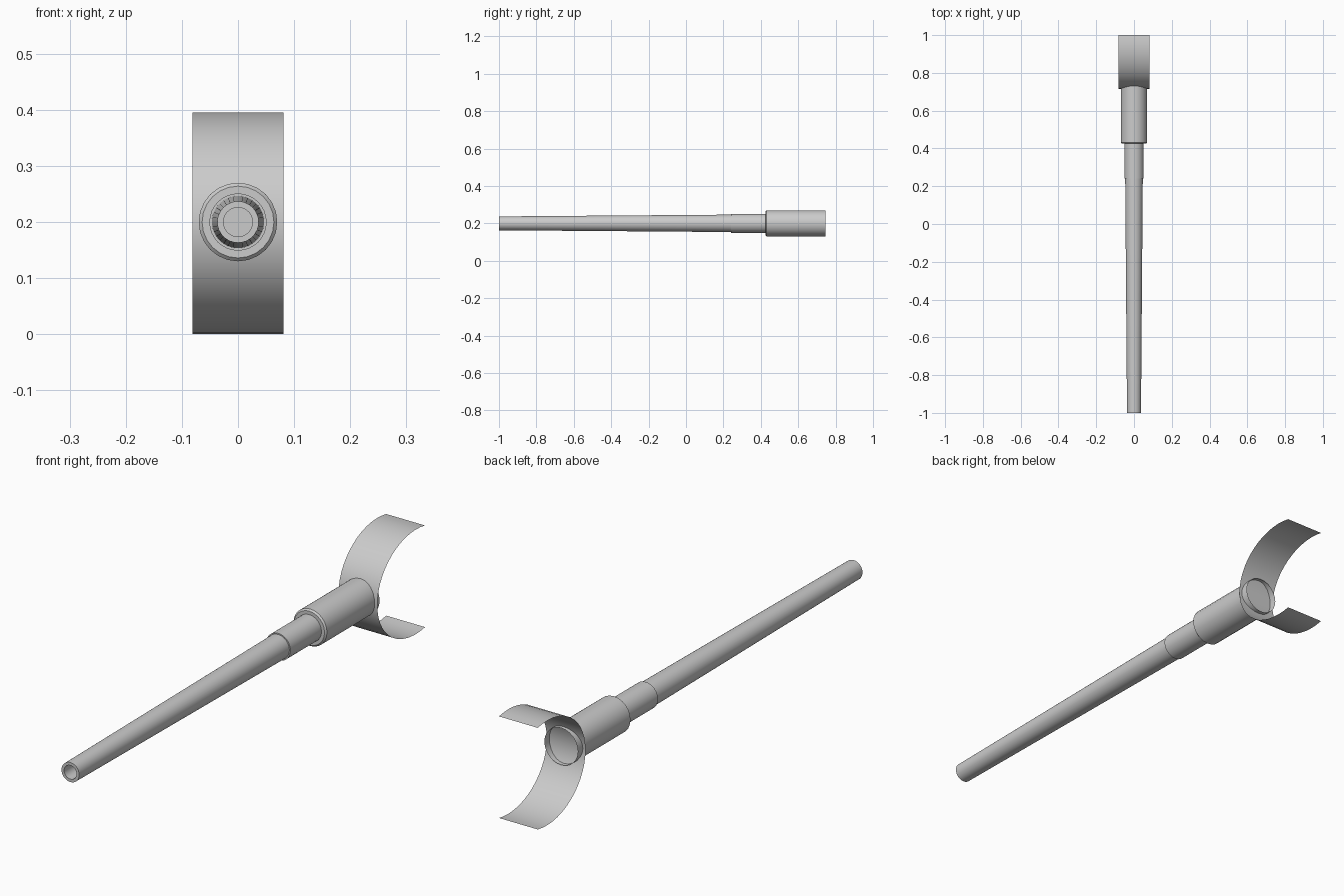
import bpy, bmesh, math

if "Cube" in bpy.data.objects:
    bpy.data.objects.remove(bpy.data.objects["Cube"])

CZ = 0.2  # height of the barrel axis

steel = bpy.data.materials.new("steel_grey")
steel.diffuse_color = (0.6, 0.6, 0.6, 1)
steel.use_nodes = True
steel.node_tree.nodes["Principled BSDF"].inputs["Base Color"].default_value = steel.diffuse_color


def finish(name, bm):
    mesh = bpy.data.meshes.new(name)
    bm.to_mesh(mesh)
    bm.free()
    mesh.materials.append(steel)
    obj = bpy.data.objects.new(name, mesh)
    bpy.context.collection.objects.link(obj)
    bpy.ops.object.select_all(action='DESELECT')
    obj.select_set(True)
    bpy.context.view_layer.objects.active = obj
    bpy.ops.object.shade_smooth_by_angle(angle=math.radians(35))
    return obj


def turned(name, profile, sides, cap_start=False):
    """Revolve (y, radius) points around the barrel axis."""
    bm = bmesh.new()
    rings = []
    for y, r in profile:
        rings.append([bm.verts.new((r * math.cos(2 * math.pi * i / sides), y,
                                    CZ + r * math.sin(2 * math.pi * i / sides)))
                      for i in range(sides)])
    for a, b in zip(rings, rings[1:]):
        for i in range(sides):
            j = (i + 1) % sides
            bm.faces.new((a[i], b[i], b[j], a[j]))
    if cap_start:
        bm.faces.new(rings[0])
    return finish(name, bm)


# Tapered barrel with a blind bore at the muzzle
turned("barrel", [(-0.94, 0.026), (-1.0, 0.026), (-1.0, 0.037), (0.43, 0.048)],
       32, cap_start=True)

# Slim collar at the root of the barrel
turned("collar", [(0.24, 0.044), (0.24, 0.051), (0.43, 0.051)], 32)

# Thick sleeve with a chamfered front, open at the back
turned("sleeve", [(0.425, 0.046), (0.425, 0.064), (0.431, 0.07), (0.745, 0.07)], 24)

# Thin curved shield, an elliptical arc open to the rear
bm = bmesh.new()
steps, half = 28, math.pi / 2 + math.asin(0.055 / 0.23)
rows = []
for i in range(steps + 1):
    t = -half + 2 * half * i / steps
    y, z = 0.945 - 0.23 * math.cos(t), 0.1975 + 0.1975 * math.sin(t)
    rows.append([bm.verts.new((x, y, z)) for x in (-0.081, 0.081)])
for a, b in zip(rows, rows[1:]):
    bm.faces.new((a[0], a[1], b[1], b[0]))
finish("curved_shield", bm)
